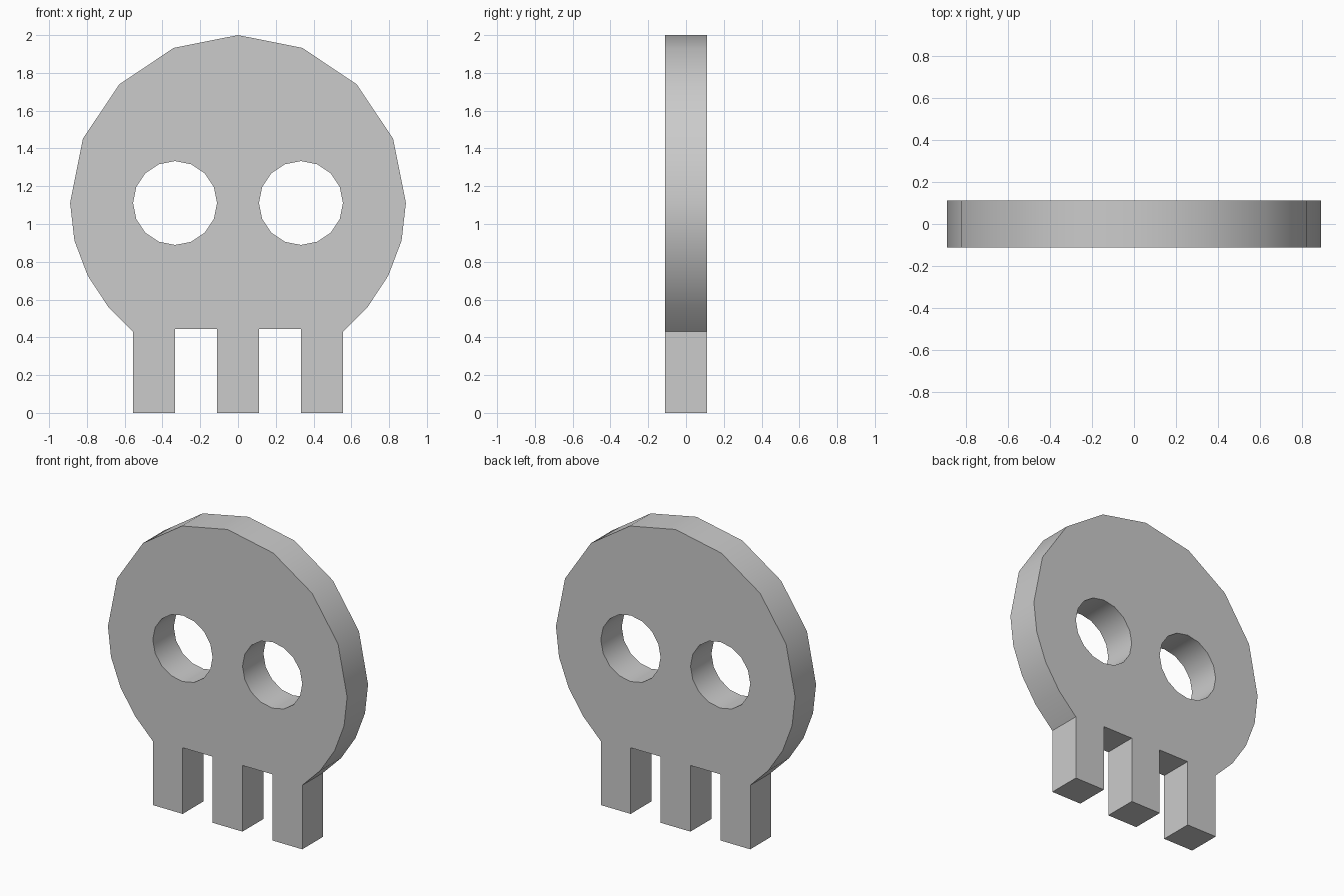
import bpy, bmesh
from math import sin, cos, pi

if "Cube" in bpy.data.objects:
    bpy.data.objects.remove(bpy.data.objects["Cube"])

U = 1 / 9            # design module
HALF = U             # half thickness
EYE_Z = 10 * U       # centre height of skull dome and eyes


def arc(cx, cz, r, start, end, steps):
    return [(cx + r * cos(start + (end - start) * i / steps),
             cz + r * sin(start + (end - start) * i / steps))
            for i in range(steps + 1)]


# Right half of the outline: dome, cheek, then the teeth
dome = arc(0, EYE_Z, 8 * U, pi / 2, 0, 4)
cheek = [(0.866, 0.912), (0.796, 0.727), (0.688, 0.563), (5 * U, 0.43)]
teeth = [(5 * U, 0), (3 * U, 0), (3 * U, 4 * U), (U, 4 * U), (U, 0)]
right = dome + cheek + teeth
left = [(-x, z) for x, z in reversed(right[1:])]

# Eye holes
eyes = [arc(s * 3 * U, EYE_Z, 2 * U, 0, 2 * pi, 16)[:-1] for s in (-1, 1)]

# Fill the outline with its holes, then extrude to thickness
bm = bmesh.new()
edges = []
for loop in [right + left] + eyes:
    vs = [bm.verts.new((x, -HALF, z)) for x, z in loop]
    edges += [bm.edges.new((vs[i - 1], vs[i])) for i in range(len(vs))]
bmesh.ops.triangle_fill(bm, edges=edges, use_beauty=True, use_dissolve=False,
                        normal=(0, -1, 0))
ext = bmesh.ops.extrude_face_region(bm, geom=bm.faces[:], use_keep_orig=True)
moved = [g for g in ext["geom"] if isinstance(g, bmesh.types.BMVert)]
bmesh.ops.translate(bm, verts=moved, vec=(0, 2 * HALF, 0))
bmesh.ops.recalc_face_normals(bm, faces=bm.faces[:])

mesh = bpy.data.meshes.new("skull_plate")
bm.to_mesh(mesh)
bm.free()
skull = bpy.data.objects.new("skull_plate", mesh)
bpy.context.collection.objects.link(skull)

# Smooth rim, sharp corners
bpy.context.view_layer.objects.active = skull
skull.select_set(True)
bpy.ops.object.shade_smooth_by_angle(angle=pi / 6)
